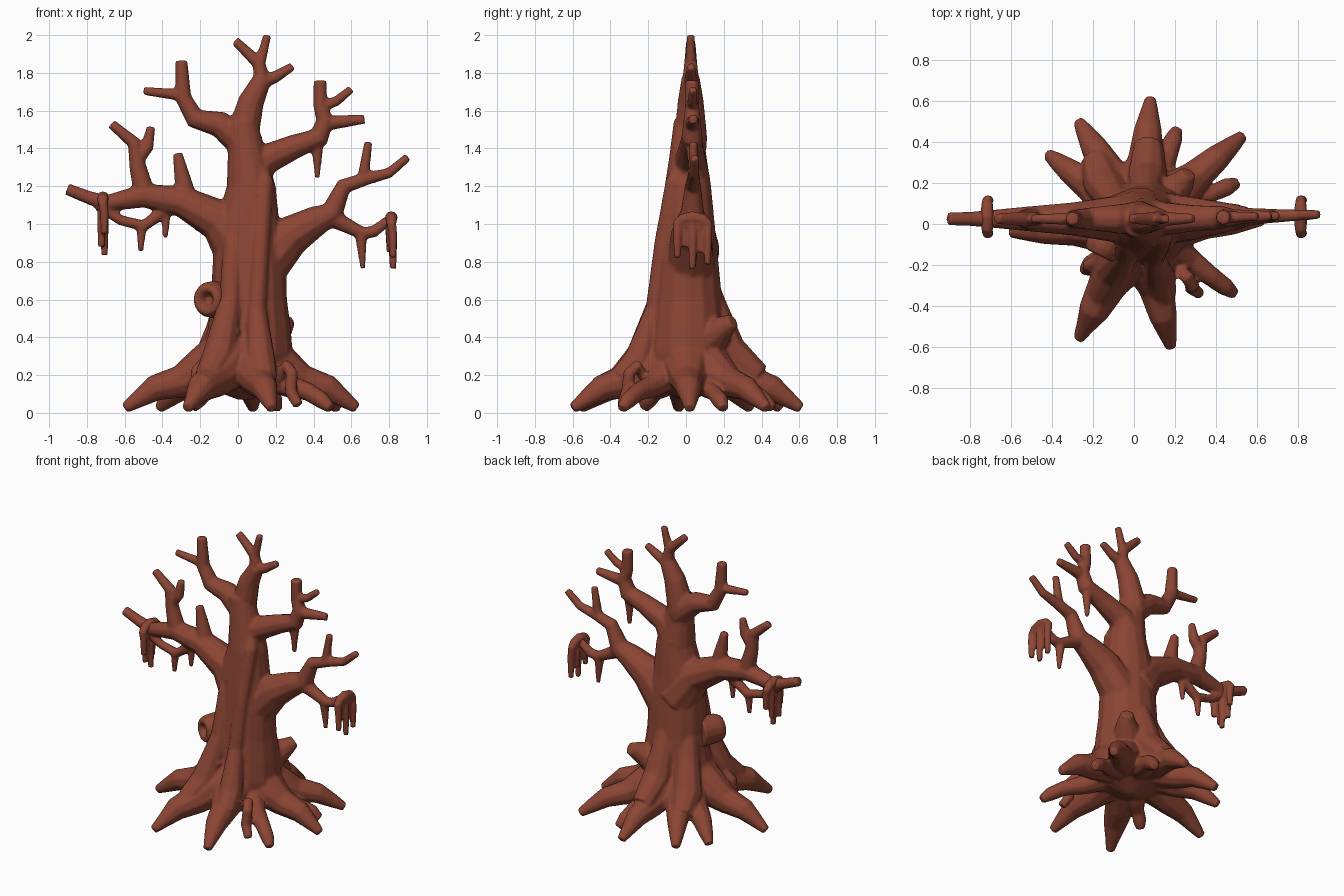
import bpy, bmesh, math
from mathutils import Vector

bark = bpy.data.materials.new("red_brown_bark")
bark.diffuse_color = (0.26, 0.06, 0.034, 1)
SIDES = 10


def skin(bm, rings):
    """Closed skin over a list of rings of coordinates."""
    loops = [[bm.verts.new(p) for p in ring] for ring in rings]
    n = len(loops[0])
    for a, b in zip(loops, loops[1:]):
        for i in range(n):
            j = (i + 1) % n
            bm.faces.new((a[i], a[j], b[j], b[i]))
    bm.faces.new(loops[0][::-1])
    bm.faces.new(loops[-1])


def tube(bm, pts):
    """Tapered tube through (x, y, z, radius) points."""
    pos = [Vector(p[:3]) for p in pts]
    prev, side, rings = None, None, []
    for i, c in enumerate(pos):
        t = Vector((0, 0, 0))
        if i > 0:
            t += (c - pos[i - 1]).normalized()
        if i < len(pos) - 1:
            t += (pos[i + 1] - c).normalized()
        t.normalize()
        if prev is None:
            side = t.orthogonal().normalized()
        else:
            side = prev.rotation_difference(t) @ side
        prev, up = t, t.cross(side)
        rings.append([c + pts[i][3] * (side * math.cos(a) + up * math.sin(a))
                      for a in (k * math.tau / SIDES for k in range(SIDES))])
    skin(bm, rings)


def finish(bm, name, voxel):
    bmesh.ops.recalc_face_normals(bm, faces=bm.faces)
    me = bpy.data.meshes.new(name)
    bm.to_mesh(me)
    bm.free()
    ob = bpy.data.objects.new(name, me)
    bpy.context.collection.objects.link(ob)
    me.materials.append(bark)
    rm = ob.modifiers.new("merge", 'REMESH')
    rm.mode, rm.voxel_size, rm.use_smooth_shade = 'VOXEL', voxel, True
    sm = ob.modifiers.new("soften", 'SMOOTH')
    sm.factor, sm.iterations = 0.5, 2
    return ob


wood = bmesh.new()

# Trunk: elliptical rings (centre x, z, half width, half depth), pointed underneath
trunk = [(.03, .07, .03, .03), (.03, .13, .19, .17), (.03, .22, .25, .225), (.05, .32, .24, .22),
         (.06, .45, .22, .2), (.06, .6, .2, .185), (.06, .8, .195, .165), (.05, 1, .17, .145),
         (.07, 1.2, .13, .125), (.05, 1.36, .105, .1), (.02, 1.55, .08, .075)]
skin(wood, [[(x + a * math.cos(t), .01 + b * math.sin(t), z)
             for t in (k * math.tau / 14 for k in range(14))] for x, z, a, b in trunk])

# Branches: paths of (x, z, radius)
upper = [
    [(.02, 1.45, .09), (.07, 1.65, .07), (.13, 1.77, .05)],
    [(.1, 1.74, .04), (.2, 1.78, .032), (.29, 1.835, .023)],
    [(.13, 1.74, .048), (.11, 1.85, .036), (-.015, 1.97, .025)],
    [(.11, 1.82, .03), (.155, 2.0, .022)],
    [(.04, 1.42, .09), (-.1, 1.53, .07), (-.23, 1.56, .055), (-.29, 1.67, .044), (-.3, 1.865, .033)],
    [(-.28, 1.68, .033), (-.5, 1.705, .022)],
    [(.06, 1.22, .11), (.14, 1.34, .085), (.3, 1.41, .065), (.43, 1.46, .057), (.46, 1.55, .047),
     (.435, 1.63, .038), (.435, 1.76, .036)],
    [(.44, 1.53, .043), (.67, 1.555, .025)],
    [(.43, 1.62, .032), (.52, 1.65, .027), (.6, 1.715, .022)],
    [(.42, 1.45, .037), (.42, 1.24, .013)],
]
right = [
    [(.1, .74, .14), (.28, .94, .11), (.42, 1.02, .08), (.5, 1.06, .064), (.56, 1.2, .044),
     (.68, 1.24, .035), (.8, 1.27, .028), (.9, 1.355, .023)],
    [(.66, 1.23, .032), (.69, 1.435, .022)],
    [(.47, 1.05, .06), (.56, 1.0, .042), (.66, .95, .035), (.72, .96, .032), (.81, 1.03, .026)],
    [(.65, .96, .035), (.66, .765, .013)],
]
left = [
    [(.03, .85, .16), (-.1, 1.02, .115), (-.3, 1.12, .083), (-.5, 1.15, .064), (-.7, 1.11, .044),
     (-.79, 1.14, .036), (-.905, 1.185, .032)],
    [(-.49, 1.14, .06), (-.53, 1.3, .046), (-.55, 1.43, .037), (-.67, 1.53, .026)],
    [(-.53, 1.34, .035), (-.48, 1.41, .035), (-.46, 1.515, .023)],
    [(-.27, 1.12, .06), (-.32, 1.375, .026)],
    [(-.74, 1.1, .032), (-.62, 1.02, .028), (-.5, .99, .032), (-.36, 1.09, .037)],
    [(-.51, 1.0, .03), (-.515, .855, .014)],
    [(-.38, 1.07, .027), (-.385, .925, .014)],
]
for path in upper + right + left:
    tube(wood, [(x, .025 + .03 * max(x - .2, 0), z, r) for x, z, r in path])

# Roots: (tip x, tip y, thickness scale), with a knee before the pointed tip
roots = [(.08, .61, 1), (.21, .46, .75), (.53, .43, .95), (.5, .2, .6), (-.27, .5, .95),
         (-.42, .34, .9), (-.6, -.04, 1), (-.27, -.56, 1.1), (.18, -.6, 1),
         (.49, -.34, .7), (.63, .02, 1), (-.24, -.22, .6)]
for x, y, s in roots:
    tube(wood, [(.03 + (x - .03) * f, y * f, z * (.5 + .5 * s), r * s) for f, z, r in
                ((.15, .31, .14), (.36, .22, .12), (.53, .165, .088), (.75, .13, .07))]
         + [(.03 + (x - .03) * .9, y * .9, .066, .045), (x, y, .024, .028)])

# Long ridges of bark that run down into the front roots, buried at their upper end
tube(wood, [(.1, .0, 1.38, .03), (.14, -.06, 1.22, .05), (.12, -.12, .9, .048), (.1, -.165, .55, .05),
            (.12, -.25, .28, .08), (.14, -.34, .18, .07)])
tube(wood, [(-.02, -.02, 1.1, .03), (-.03, -.09, .9, .05), (-.04, -.14, .6, .06), (-.1, -.23, .3, .09),
            (-.16, -.34, .19, .07)])

# Swells that flow into the back roots
tube(wood, [(.07, .04, .9, .04), (.06, .15, .55, .075), (.065, .22, .33, .1), (.07, .38, .19, .075)])
tube(wood, [(-.02, .0, .8, .05), (-.09, .11, .45, .08), (-.15, .2, .25, .1), (-.19, .32, .16, .07)])

# Small looped roots standing off the foot
tube(wood, [(.2, -.2, .16, .03), (.26, -.26, .25, .034), (.285, -.3, .21, .034), (.28, -.31, .11, .034),
            (.32, -.34, .04, .028)])
tube(wood, [(-.15, -.17, .3, .03), (-.22, -.2, .22, .033), (-.22, -.22, .1, .033), (-.24, -.22, .04, .03)])

# Burl at the back right and a small bark lip at the front
tube(wood, [(.13, .08, .36, .1), (.19, .16, .42, .09), (.24, .21, .46, .06), (.265, .25, .485, .04)])
tube(wood, [(-.08, -.19, .43, .014), (.01, -.215, .43, .014)])
finish(wood, "tree_trunk_branches_and_roots", .0105)

# Hollow knot: a stub with a rounded rim on the front left
knot = bmesh.new()
d = Vector((-.45, -.89, 0)).normalized()
c = Vector((-.13, -.075, .6))
u, v = Vector((0, 0, 1)), d.cross(Vector((0, 0, 1)))
profile = [(-.08, .1), (.05, .09), (.085, .075), (.09, .05), (.07, .032), (.04, .02)]
skin(knot, [[c + d * h + r * (u * math.cos(t) * 1.05 + v * math.sin(t))
             for t in (k * math.tau / 16 for k in range(16))] for h, r in profile])
finish(knot, "hollow_knot", .008)


# Draped moss: a saddle over the branch tip with hanging strands
def moss(name, x, top, bottoms):
    bm = bmesh.new()
    tube(bm, [(x, -.045, top - .06, .026), (x, -.02, top - .035, .03), (x, .035, top - .025, .034),
              (x, .09, top - .035, .03), (x, .115, top - .06, .026)])
    for i, zb in enumerate(bottoms):
        y = -.045 + .16 * i / (len(bottoms) - 1)
        sx = x + .008 * (-1) ** i
        tube(bm, [(x, y, top - .05, .026), (sx, y, (top + zb) / 2, .024), (sx, y, zb, .018)])
    finish(bm, name, .009)


moss("hanging_moss_left", -.715, 1.165, (.95, .88, .835, .9, .97))
moss("hanging_moss_right", .812, 1.06, (.82, .88, .765, .85, .785))
